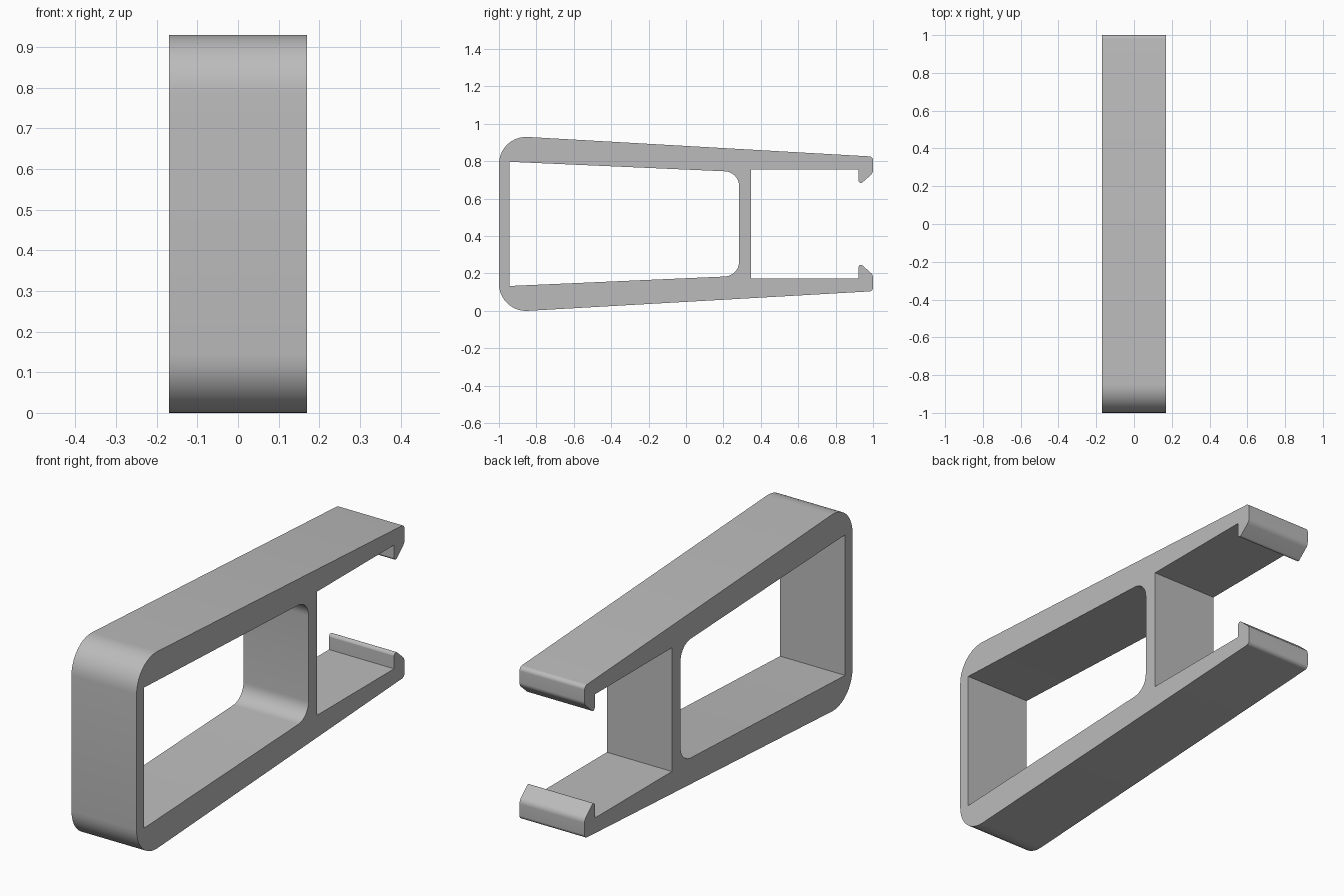
import bpy, bmesh, math
from mathutils import Vector

cube = bpy.data.objects.get("Cube")
if cube:
    bpy.data.objects.remove(cube, do_unlink=True)

MID = 0.465      # height of the symmetry plane
HALF = 0.17      # half the width of the clip


def mirrored(half):
    """Close an upper half profile (y, height above MID, radius) with its mirror image."""
    return half + [(y, -h, r) for y, h, r in reversed(half)]


def rounded(corners, steps=10):
    """Replace every corner that has a radius by a tangent arc."""
    points = []
    for i, (y, h, r) in enumerate(corners):
        p = Vector((y, h))
        if r == 0:
            points.append(p)
            continue
        a = (Vector(corners[i - 1][:2]) - p).normalized()
        b = (Vector(corners[(i + 1) % len(corners)][:2]) - p).normalized()
        half_angle = a.angle(b) / 2
        centre = p + (a + b).normalized() * r / math.sin(half_angle)
        start = p + a * r / math.tan(half_angle) - centre
        end = p + b * r / math.tan(half_angle) - centre
        sweep = start.angle(end)
        for k in range(steps + 1):
            t = k / steps
            points.append(centre + (start * math.sin((1 - t) * sweep)
                                    + end * math.sin(t * sweep)) / math.sin(sweep))
    return points


# Outer outline: rounded front, tapering arms, inward hooks, web
outline = mirrored([
    (-1.0, 0.4735, 0.145),
    (1.0, 0.36, 0.02),
    (1.0, 0.272, 0.035),
    (0.932, 0.212, 0.012),
    (0.922, 0.23, 0.012),
    (0.922, 0.292, 0),
    (0.348, 0.292, 0),
])
# Window between the front wall and the web
window = mirrored([(-0.945, 0.332, 0), (0.284, 0.278, 0.08)])

bm = bmesh.new()
edges = []
for loop in (rounded(outline), rounded(window)):
    verts = [bm.verts.new((-HALF, p.x, p.y + MID)) for p in loop]
    edges += [bm.edges.new((v, verts[i - 1])) for i, v in enumerate(verts)]
bmesh.ops.triangle_fill(bm, edges=edges, use_beauty=True, normal=(-1, 0, 0))
extruded = bmesh.ops.extrude_face_region(bm, geom=bm.faces[:], use_keep_orig=True)
moved = [g for g in extruded["geom"] if isinstance(g, bmesh.types.BMVert)]
bmesh.ops.translate(bm, verts=moved, vec=(2 * HALF, 0, 0))
bmesh.ops.recalc_face_normals(bm, faces=bm.faces[:])

mesh = bpy.data.meshes.new("clip_body")
bm.to_mesh(mesh)
bm.free()
clip = bpy.data.objects.new("clip_body", mesh)
bpy.context.collection.objects.link(clip)

# Plain grey finish
grey = bpy.data.materials.new("plain_grey")
grey.use_nodes = True
colour = (0.5, 0.5, 0.5, 1)
grey.diffuse_color = colour
grey.node_tree.nodes["Principled BSDF"].inputs["Base Color"].default_value = colour
mesh.materials.append(grey)

bpy.ops.object.select_all(action="DESELECT")
clip.select_set(True)
bpy.context.view_layer.objects.active = clip
bpy.ops.object.shade_smooth_by_angle(angle=math.radians(30))
